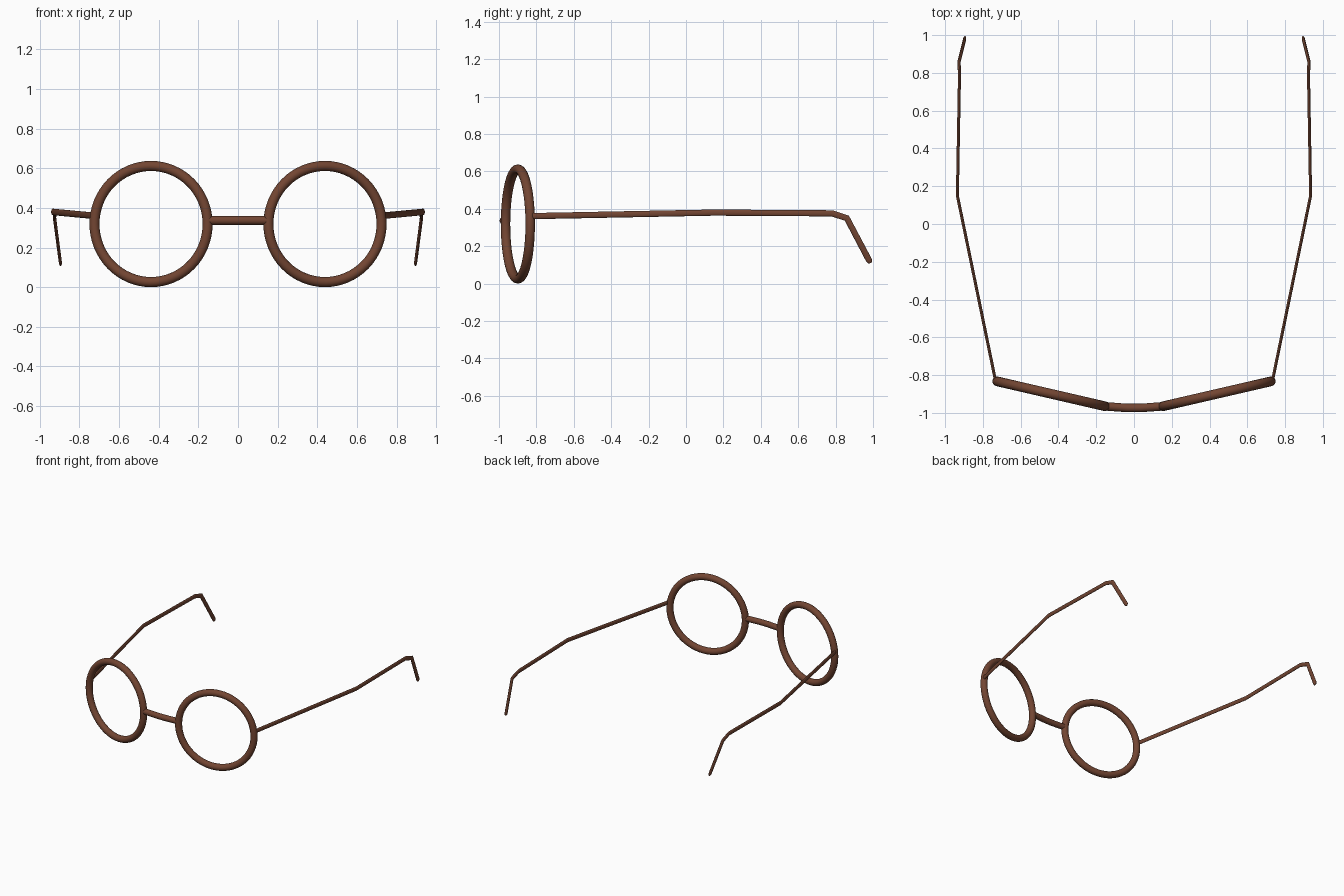
import bpy, bmesh
from math import radians, cos, sin, pi
from mathutils import Vector

if "Cube" in bpy.data.objects:
    bpy.data.objects.remove(bpy.data.objects["Cube"])

brown = bpy.data.materials.new("brown_frame")
brown.diffuse_color = (0.17, 0.06, 0.032, 1)
brown.use_nodes = True
brown.node_tree.nodes["Principled BSDF"].inputs["Base Color"].default_value = brown.diffuse_color


def finish(ob):
    ob.data.materials.append(brown)
    bpy.ops.object.select_all(action='DESELECT')
    ob.select_set(True)
    bpy.context.view_layer.objects.active = ob
    bpy.ops.object.shade_smooth_by_angle(angle=radians(35))


def sweep(name, path, ref, a, b, sides=16):
    """Sweep an ellipse (a along ref, b across it) along (point, scale) pairs."""
    bm = bmesh.new()
    pts = [Vector(p) for p, s in path]
    rings = []
    for i, (p, s) in enumerate(path):
        t_in = (pts[i] - pts[max(i - 1, 0)]).normalized()
        t_out = (pts[min(i + 1, len(pts) - 1)] - pts[i]).normalized()
        t = (t_in + t_out).normalized()
        u = (ref - t * t.dot(ref)).normalized()
        v = t.cross(u)
        rings.append([bm.verts.new(pts[i] + s * (u * a * cos(k * 2 * pi / sides)
                                                 + v * b * sin(k * 2 * pi / sides)))
                      for k in range(sides)])
    for r0, r1 in zip(rings, rings[1:]):
        for k in range(sides):
            n = (k + 1) % sides
            bm.faces.new((r0[k], r0[n], r1[n], r1[k]))
    bm.faces.new(rings[0][::-1])
    bm.faces.new(rings[-1])
    bmesh.ops.recalc_face_normals(bm, faces=bm.faces)
    me = bpy.data.meshes.new(name)
    bm.to_mesh(me)
    bm.free()
    ob = bpy.data.objects.new(name, me)
    bpy.context.collection.objects.link(ob)
    finish(ob)


for side, s in (("left", -1), ("right", 1)):
    # Round lens rim, swept back at the outer edge
    bpy.ops.mesh.primitive_torus_add(
        major_radius=0.293, minor_radius=0.0255, major_segments=64, minor_segments=16,
        location=(s * 0.439, -0.899, 0.319), rotation=(radians(90), 0, s * radians(13)))
    rim = bpy.context.object
    rim.name = side + "_rim"
    finish(rim)

    # Flattened temple arm with a hooked ear tip
    sweep(side + "_temple", [
        ((s * 0.733, -0.83, 0.361), 1),
        ((s * 0.935, 0.15, 0.380), 1),
        ((s * 0.924, 0.78, 0.376), 1),
        ((s * 0.926, 0.86, 0.350), 1.05),
        ((s * 0.897, 0.977, 0.128), 1),
        ((s * 0.8955, 0.983, 0.117), 0.85),
        ((s * 0.895, 0.986, 0.111), 0.5)], Vector((1, 0, 0)), 0.008, 0.0165)

# Slightly bowed bridge
sweep("bridge", [((x, y, 0.337), 1) for x, y in (
    (-0.155, -0.965), (-0.035, -0.974), (0.035, -0.974), (0.155, -0.965))],
    Vector((0, 1, 0)), 0.0225, 0.0225)
